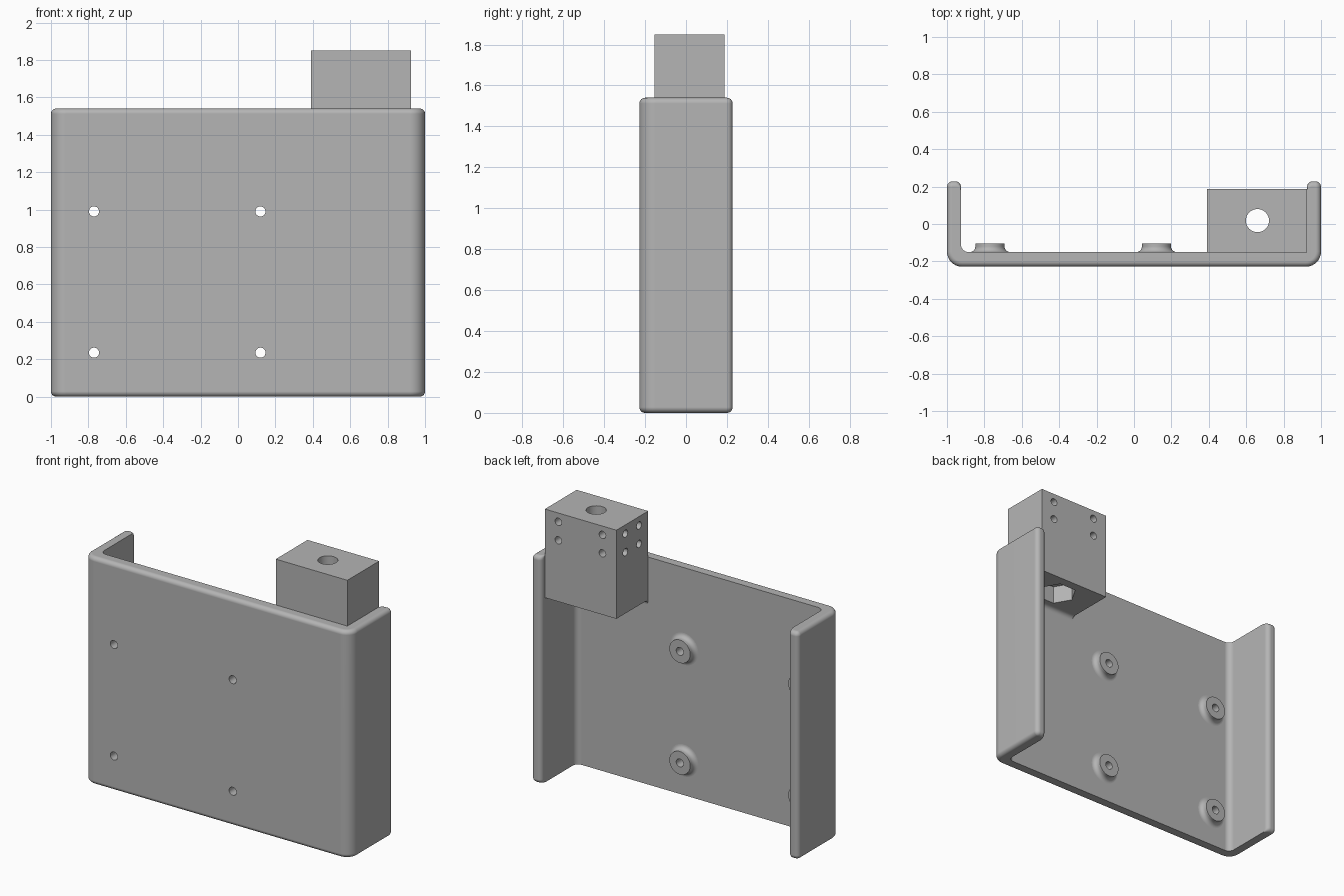
import bpy, bmesh, math
from mathutils import Matrix, Vector

if "Cube" in bpy.data.objects:
    bpy.data.objects.remove(bpy.data.objects["Cube"], do_unlink=True)

grey = bpy.data.materials.new("plain_grey")
grey.use_nodes = True
colour = (0.46, 0.46, 0.46, 1)
grey.diffuse_color = colour
grey.node_tree.nodes["Principled BSDF"].inputs["Base Color"].default_value = colour


def arc(cx, cy, r, a0, a1, n=8):
    angles = [math.radians(a0 + (a1 - a0) * i / n) for i in range(n + 1)]
    return [(cx + r * math.cos(a), cy + r * math.sin(a)) for a in angles]


def add_object(name, bm):
    bmesh.ops.recalc_face_normals(bm, faces=bm.faces[:])
    mesh = bpy.data.meshes.new(name)
    bm.to_mesh(mesh)
    bm.free()
    mesh.materials.append(grey)
    ob = bpy.data.objects.new(name, mesh)
    bpy.context.collection.objects.link(ob)
    return ob


def skin(name, rings, closed=False):
    """Join equal rings of points; cap the ends unless the rings form a loop."""
    bm = bmesh.new()
    rows = [[bm.verts.new(p) for p in ring] for ring in rings]
    pairs = list(zip(rows, rows[1:]))
    if closed:
        pairs.append((rows[-1], rows[0]))
    else:
        bm.faces.new(rows[0])
        bm.faces.new(rows[-1])
    for a, b in pairs:
        for i in range(len(a)):
            j = (i + 1) % len(a)
            bm.faces.new((a[i], a[j], b[j], b[i]))
    return add_object(name, bm)


def drill(bm, centre, axis, radius, length, sides=32):
    turn = Vector((0, 0, 1)).rotation_difference(Vector(axis)).to_matrix().to_4x4()
    spin = Matrix.Rotation(math.pi / 2, 4, "Z")
    bmesh.ops.create_cone(bm, cap_ends=True, segments=sides, radius1=radius,
                          radius2=radius, depth=length,
                          matrix=Matrix.Translation(centre) @ turn @ spin)


def cut(ob, bm):
    cutter = add_object("hole_cutter", bm)
    cutter.hide_render = True
    mod = ob.modifiers.new("holes", "BOOLEAN")
    mod.operation, mod.solver, mod.object = "DIFFERENCE", "EXACT", cutter
    graph = bpy.context.evaluated_depsgraph_get()
    ob.data = bpy.data.meshes.new_from_object(ob.evaluated_get(graph))
    ob.modifiers.clear()
    bpy.data.objects.remove(cutter, do_unlink=True)


def finish(ob):
    bpy.ops.object.select_all(action="DESELECT")
    ob.select_set(True)
    bpy.context.view_layer.objects.active = ob
    bpy.ops.object.shade_smooth_by_angle(angle=math.radians(35))
    mod = ob.modifiers.new("clean_shading", "WEIGHTED_NORMAL")
    mod.keep_sharp = True


# Channel bracket: U section with rounded outer edges
HALF_Y, INNER_X, INNER_Y, TALL, RIM = 0.228, 0.925, -0.15, 1.54, 0.028
TIP, BEND, COVE = 0.03, 0.08, 0.04


def section(inset):
    half = arc(1 - BEND, BEND - HALF_Y, BEND - inset, -90, 0)
    half += arc(1 - TIP, HALF_Y - TIP, TIP - inset, 0, 90)
    half += arc(INNER_X + TIP, HALF_Y - TIP - inset, TIP, 90, 180)
    half += arc(INNER_X - COVE, INNER_Y + COVE, COVE, 0, -90)
    return half + [(-x, y) for x, y in reversed(half)]


layers = [(RIM - s, RIM - c) for c, s in arc(0, 0, RIM, 0, 90, 6)]
layers += [(d, TALL - z) for d, z in reversed(layers)]
bracket = skin("channel_bracket",
               [[(x, y, z) for x, y in section(d)] for d, z in layers])

# Screw holes through the back plate
HOLE = 0.027
spots = [(x, z) for x in (-0.77, 0.12) for z in (0.235, 0.99)]
bm = bmesh.new()
for x, z in spots:
    drill(bm, (x, -0.19, z), (0, 1, 0), HOLE, 0.2)
cut(bracket, bm)
finish(bracket)

# Standoff bosses with a flared foot
profile = [(HOLE, -0.16), (HOLE, -0.105), (0.078, -0.105)]
profile += arc(0.108, -0.12, 0.03, 180, 270)
profile += [(0.108, -0.16)]
for x, z in spots:
    turns = [2 * math.pi * i / 32 for i in range(32)]
    rings = [[(x + r * math.sin(t), y, z + r * math.cos(t)) for r, y in profile]
             for t in turns]
    finish(skin("standoff_boss", rings, closed=True))

# Mounting block with a small fillet under it
side = [(0.187, 1.25), (0.187, 1.85), (-0.153, 1.85), (-0.153, 1.22)]
side += arc(-0.12, 1.22, 0.03, 180, 90)
block = skin("mounting_block",
             [[(x, y, z) for y, z in side] for x in (0.39, 0.926)])

# Bolt hole, hexagonal nut pocket and small pilot holes
MID_X, MID_Y = 0.66, 0.018
bm = bmesh.new()
drill(bm, (MID_X, MID_Y, 1.6), (0, 0, 1), 0.062, 1)
cut(block, bm)
bm = bmesh.new()
drill(bm, (MID_X, MID_Y, 1.25), (0, 0, 1), 0.125, 0.24, 6)
cut(block, bm)
bm = bmesh.new()
for z in (1.665, 1.79):
    for s in (-1, 1):
        drill(bm, (MID_X + s * 0.165, 0.187, z), (0, 1, 0), 0.025, 0.16)
        drill(bm, (0.39, MID_Y + s * 0.073, z), (1, 0, 0), 0.025, 0.12)
cut(block, bm)
finish(block)
